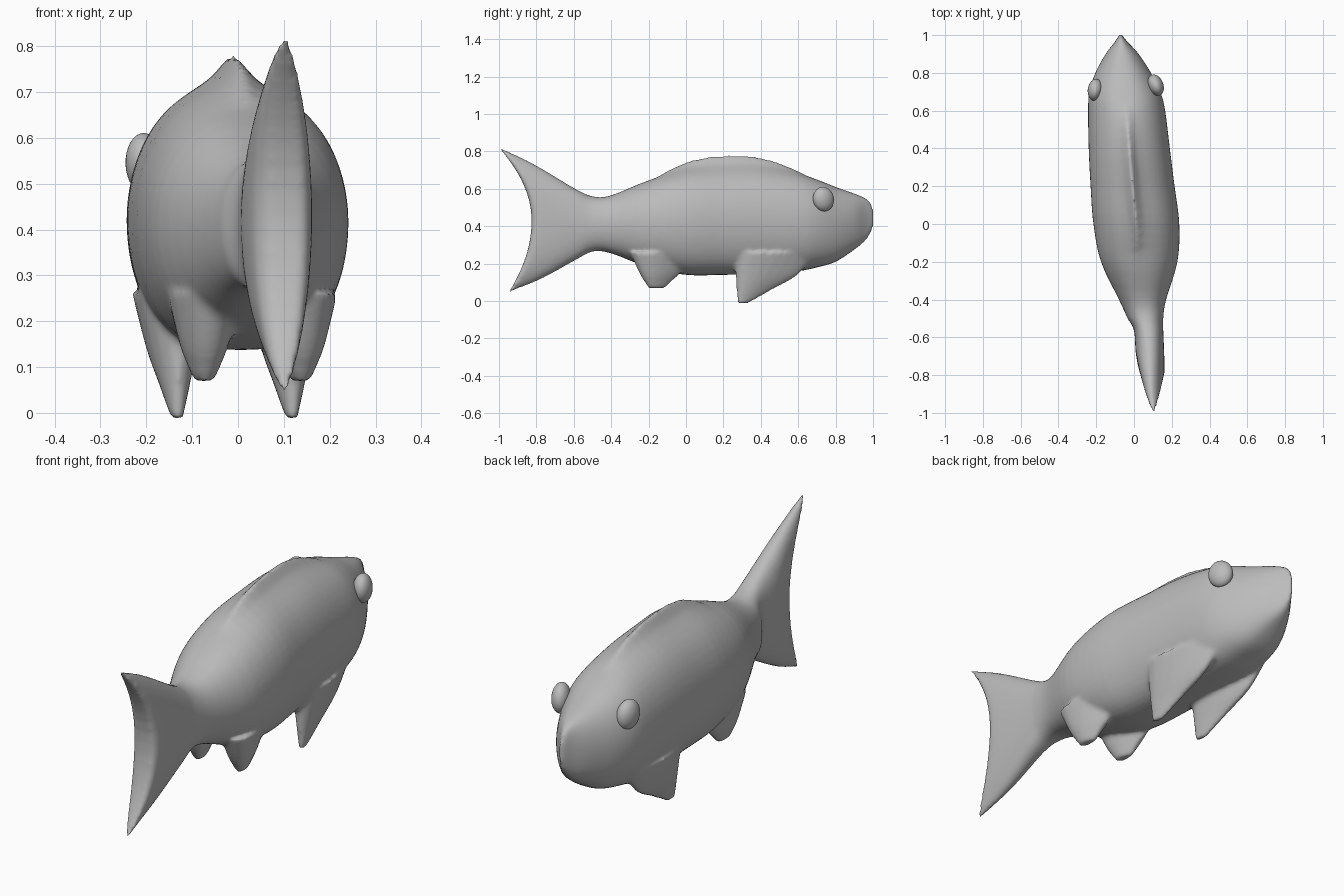
import bpy, bmesh, math
from mathutils import Vector

old = bpy.data.objects.get("Cube")
if old:
    bpy.data.objects.remove(old, do_unlink=True)

grey = bpy.data.materials.new("plain grey")
grey.use_nodes = True
COLOUR = (0.5, 0.5, 0.5, 1)
grey.diffuse_color = COLOUR
grey.node_tree.nodes["Principled BSDF"].inputs["Base Color"].default_value = COLOUR


def smooth_rows(rows, steps):
    """Catmull-Rom interpolation between table rows."""
    pts = [Vector(r) for r in rows]
    out = []
    for i in range(len(pts) - 1):
        a, b, c, d = pts[max(i - 1, 0)], pts[i], pts[i + 1], pts[min(i + 2, len(pts) - 1)]
        for s in range(steps):
            t = s / steps
            out.append(b + (c - a) * t / 2 + (2 * a - 5 * b + 4 * c - d) * t * t / 2
                       + (3 * b - a - 3 * c + d) * t ** 3 / 2)
    return out + [pts[-1]]


def loft(name, rings):
    """Skin closed rings and cap both ends with strips of quads."""
    bm = bmesh.new()
    vs = [[bm.verts.new(p) for p in ring] for ring in rings]
    n = len(vs[0])
    for r, q in zip(vs, vs[1:]):
        for i in range(n):
            j = (i + 1) % n
            bm.faces.new((r[i], r[j], q[j], q[i]))
    for r in (vs[0], vs[-1]):
        for i in range(n // 2):
            quad = [r[i], r[i + 1], r[n - i - 1], r[-i]]
            bm.faces.new(list(dict.fromkeys(quad)))
    bmesh.ops.recalc_face_normals(bm, faces=bm.faces)
    mesh = bpy.data.meshes.new(name)
    bm.to_mesh(mesh)
    bm.free()
    mesh.materials.append(grey)
    obj = bpy.data.objects.new(name, mesh)
    bpy.context.collection.objects.link(obj)
    return obj


# Body and forked tail: y, right edge, left edge, bottom, top
BODY = [
    (-1.01, .07, .14, .03, .83), (-.97, .035, .16, .055, .81),
    (-.8, .01, .16, .12, .725), (-.6, 0, .155, .22, .605),
    (-.5, -.035, .155, .265, .56), (-.4, -.08, .17, .255, .565),
    (-.2, -.175, .23, .18, .645), (0, -.215, .24, .14, .695),
    (.2, -.23, .215, .14, .705), (.4, -.24, .19, .145, .705),
    (.6, -.243, .165, .16, .68), (.7, -.237, .14, .18, .65),
    (.8, -.205, .09, .21, .61), (.9, -.15, .025, .275, .575),
    (.96, -.105, -.03, .325, .55), (.99, -.085, -.055, .37, .52),
    (1.005, -.073, -.067, .41, .475)]


def body_ring(row, n=48):
    y, x0, x1, z0, z1 = row
    tail = min(max((-.5 - y) * 2, 0), 1)
    ridge = .075 * max(0, 1 - ((y - .24) / .4) ** 2)
    cx = (x0 + x1) / 2
    ring = []
    for i in range(n):
        a = math.tau * i / n
        u, s = math.cos(a), math.sin(a)
        power = (.85 if u > 0 else .7) * (1 - tail) + 1.25 * tail
        dx = math.copysign(abs(s) ** power, s) * (x1 - x0) / 2
        z = (z0 + z1) / 2 + u * (z1 - z0) / 2
        if u > 0:
            z += ridge * math.exp(-abs(dx) / .04)
        fork = .185 * (1 - u * u) + (.05 * u * u if u < 0 else 0)
        ring.append((cx + dx, y + tail * fork, z))
    return ring


body = loft("fish_body", [body_ring(r) for r in smooth_rows(BODY, 4)])

# Paired belly fins: z, back y, front y, half width
PECTORAL = [(-.012, .275, .335, .012), (.06, .27, .46, .03),
            (.14, .265, .6, .05), (.26, .26, .7, .075)]
PELVIC = [(.07, -.2, -.11, .02), (.1, -.22, -.08, .032),
          (.15, -.25, -.03, .05), (.26, -.3, .06, .075)]


def fin(name, rows, centre, spread, side, n=20):
    rings = []
    for z, back, front, w in smooth_rows(rows, 4):
        ring = []
        for i in range(n):
            c, s = math.cos(math.tau * i / n), math.sin(math.tau * i / n)
            y = (back + front) / 2 + c * (front - back) / 2
            bend = -.125 * (y - rows[0][1])
            ring.append((centre + side * spread + bend + w * s * (1 - .35 * c), y, z))
        rings.append(ring)
    return loft(name, rings)


fins = []
for label, side in (("right", -1), ("left", 1)):
    fins.append(fin(label + "_pectoral_fin", PECTORAL, -.005, .125, side))
    fins.append(fin(label + "_pelvic_fin", PELVIC, .035, .105, side))

# Blend body and fins into one soft skin
bpy.ops.object.select_all(action="DESELECT")
for obj in fins + [body]:
    obj.select_set(True)
bpy.context.view_layer.objects.active = body
bpy.ops.object.join()
skin = body.modifiers.new("Skin", "REMESH")
skin.mode = "VOXEL"
skin.voxel_size = .01
skin.use_smooth_shade = True
soften = body.modifiers.new("Soften", "SMOOTH")
soften.factor = .5
soften.iterations = 6

# Eyes
for name, loc, turn in (("right_eye", (-.205, .71, .545), -8), ("left_eye", (.115, .735, .545), 22)):
    bpy.ops.mesh.primitive_uv_sphere_add(segments=32, ring_count=16, radius=1, location=loc)
    eye = bpy.context.object
    eye.name = name
    eye.scale = (.04, .058, .066)
    eye.rotation_euler = (math.radians(15), 0, math.radians(turn))
    eye.data.materials.append(grey)
    bpy.ops.object.shade_smooth()
